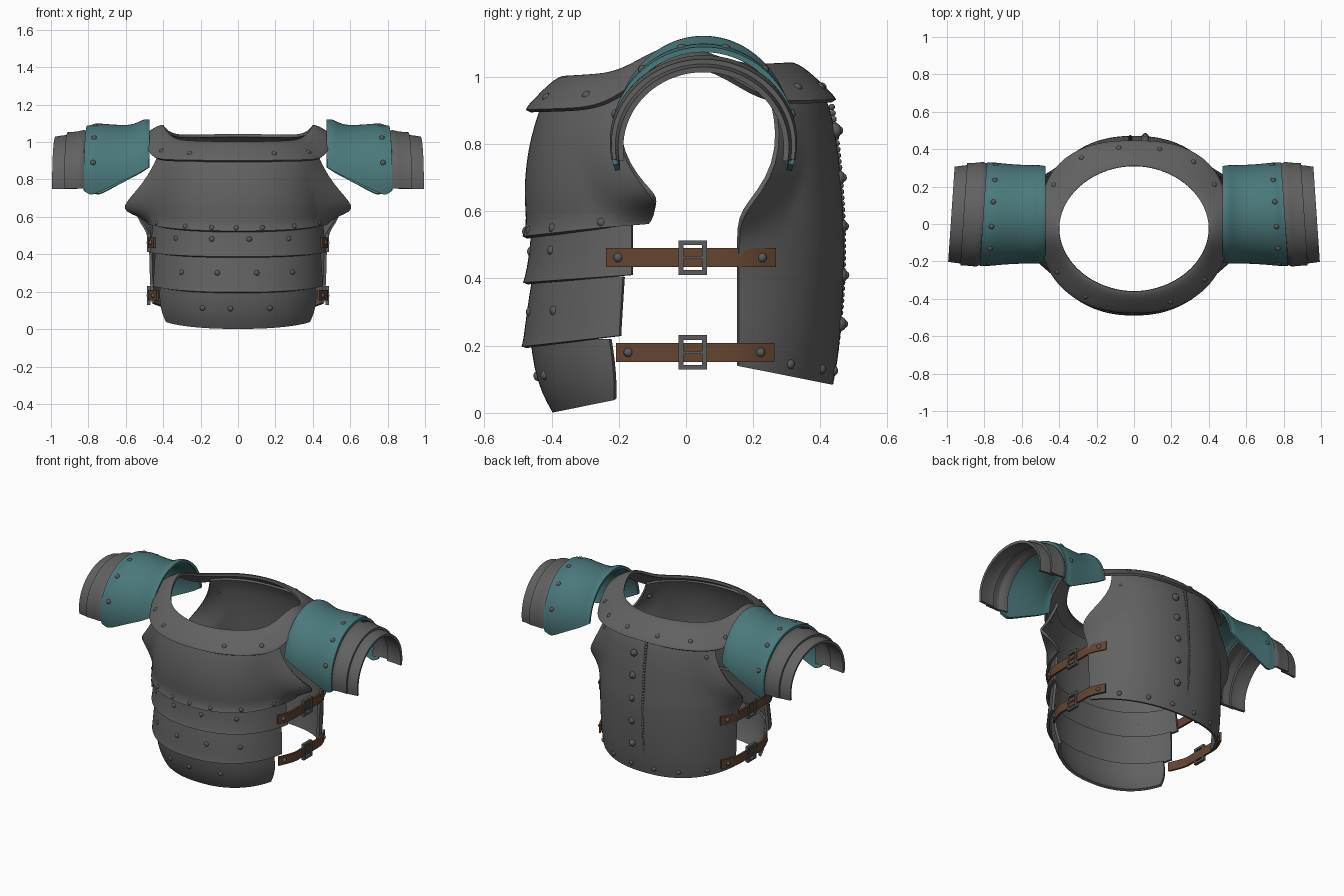
import bpy, bmesh, math
from mathutils import Vector, Matrix

cube = bpy.data.objects.get("Cube")
if cube:
    bpy.data.objects.remove(cube, do_unlink=True)

N = 2.25  # roundness of the torso section
made = []


def material(name, rgb):
    m = bpy.data.materials.new(name)
    m.use_nodes = True
    m.diffuse_color = (*rgb, 1)
    m.node_tree.nodes["Principled BSDF"].inputs["Base Color"].default_value = (*rgb, 1)
    return m


STEEL = material("grey steel", (0.12, 0.12, 0.12))
IRON = material("rivet iron", (0.1, 0.105, 0.105))
TEAL = material("teal enamel", (0.068, 0.19, 0.2))
LEATHER = material("brown leather", (0.125, 0.058, 0.03))


def add_object(name, bm, mat, mirror=False):
    me = bpy.data.meshes.new(name)
    bm.to_mesh(me)
    bm.free()
    me.materials.append(mat)
    ob = bpy.data.objects.new(name, me)
    bpy.context.collection.objects.link(ob)
    if mirror:
        ob.modifiers.new("mirror", "MIRROR").use_mirror_merge = False
    made.append(ob)
    return ob


def sheet(name, rows, mat, closed=False, mirror=False, thick=0.016, smooth=1):
    """Skin a grid of points, round it and give it thickness."""
    bm = bmesh.new()
    vs = [[bm.verts.new(p) for p in r] for r in rows]
    n = len(rows[0])
    for a, b in zip(vs, vs[1:]):
        for j in range(n if closed else n - 1):
            k = (j + 1) % n
            bm.faces.new((a[j], a[k], b[k], b[j]))
    bmesh.ops.recalc_face_normals(bm, faces=bm.faces[:])
    ob = add_object(name, bm, mat, mirror)
    if smooth:
        sub = ob.modifiers.new("round", "SUBSURF")
        sub.levels, sub.boundary_smooth = smooth, "PRESERVE_CORNERS"
    s = ob.modifiers.new("thickness", "SOLIDIFY")
    s.thickness, s.offset = thick, 0


def power(v, e):
    return math.copysign(abs(v) ** e, v)


def torso_plate(name, side, levels, cols=36):
    """Levels: z at centre, half width, depth, y of the side edge, rise, flare."""
    rows = []
    for z, rx, ry, edge, rise, flare in levels:
        tmax = math.acos((edge / ry) ** (N / 2))
        row = []
        for i in range(cols + 1):
            u = 2 * i / cols - 1
            x = rx * power(math.sin(u * tmax), 2 / N)
            y = ry * math.cos(u * tmax) ** (2 / N)
            f = max(0, (abs(u) - 0.72) / 0.28)
            x += math.copysign(flare * f ** 1.4, u)
            row.append(Vector((x, side * y, z + rise * (ry - y))))
        rows.append(row)
    sheet(name, rows, STEEL)


def stud(bm, p, normal, r):
    m = (Matrix.Translation(p) @ Vector(normal).to_track_quat("Z", "Y").to_matrix().to_4x4()
         @ Matrix.Diagonal((1, 1, 0.85, 1)))
    bmesh.ops.create_uvsphere(bm, u_segments=12, v_segments=8, radius=r, matrix=m)


def torso_rivets(name, side, xs, z, rx, ry, rise=0.0, r=0.015):
    bm = bmesh.new()
    for x in xs:
        y = ry * (1 - (abs(x) / rx) ** N) ** (1 / N)
        stud(bm, (x, side * y, z + rise * (ry - y)), (x / rx ** 2, side * y / ry ** 2, 0), r)
    add_object(name, bm, IRON)


# Breastplate with flared arm openings
torso_plate("breastplate", -1, [
    (.522, .485, .480, .11, .12, 0), (.535, .483, .474, .10, .12, .01),
    (.565, .480, .468, .09, .12, .06), (.60, .482, .470, .09, .09, .12),
    (.64, .485, .472, .11, .06, .13), (.70, .485, .472, .15, .02, .10),
    (.78, .482, .462, .19, 0, .05), (.85, .475, .445, .20, 0, .02),
    (.91, .465, .425, .195, 0, 0), (.95, .455, .405, .19, 0, 0)])
# Belly lames
torso_plate("upper_belly_lame", -1, [
    (.385, .482, .478, .16, .08, 0), (.40, .482, .472, .16, .08, 0),
    (.47, .475, .458, .16, .06, 0), (.56, .468, .452, .16, .03, 0)])
torso_plate("middle_belly_lame", -1, [
    (.195, .475, .482, .195, .12, 0), (.215, .475, .476, .195, .11, 0),
    (.31, .470, .465, .19, .06, 0), (.40, .465, .45, .185, .02, 0)])
torso_plate("lower_belly_lame", -1, [
    (.005, .430, .39, .21, .2, 0), (.06, .445, .422, .21, .14, 0),
    (.14, .455, .446, .215, .07, 0), (.22, .455, .455, .225, 0, 0)])
# Backplate
torso_plate("backplate", 1, [
    (.085, .475, .43, .155, .2, 0), (.16, .48, .445, .155, .12, 0),
    (.30, .485, .458, .155, 0, 0), (.48, .485, .465, .155, 0, 0),
    (.55, .485, .463, .155, 0, .03), (.60, .485, .46, .17, 0, .08),
    (.66, .48, .455, .22, 0, .09), (.74, .48, .45, .265, 0, .06),
    (.84, .475, .435, .275, 0, .02), (.91, .465, .42, .26, 0, 0),
    (.96, .455, .395, .25, 0, 0)])


# Collar ring rising sharply over the shoulders
def collar_point(s, h, t):
    """s runs from outer rim to neck hole, h is the share of the height."""
    n = (2.55 if math.cos(t) > 0 else N) * (1 - s) + 1.95 * s
    sx, cy = power(math.sin(t), 2 / n), power(math.cos(t), 2 / n)
    back = (cy + 1) / 2
    lo = .9 + .03 * back
    lo += (1.035 - lo) * abs(sx) ** 20
    hi = .995 + .04 * back
    hi += (1.085 - hi) * abs(sx) ** (14 - 6 * back)
    return Vector(((.5 - .1 * s) * sx, (.455 - .12 * s) * cy - .015 - .01 * s, lo + (hi - lo) * h))


sheet("collar", [[collar_point(s, h, math.pi * i / 40) for i in range(80)] for s, h in (
    (0, -.02), (.06, .12), (.3, .4), (.6, .76), (.88, .99), (1, 1))], STEEL, closed=True)

# Rivet rows on the torso
torso_rivets("breastplate_rivets", -1, [-.43, -.28, -.14, -.01, .13, .30, .43], .54, .485, .475, .12)
torso_rivets("arm_opening_rivets", -1, [-.425, .425], .85, .478, .447)
torso_rivets("upper_lame_rivets", -1, [-.33, -.14, .06, .27], .48, .475, .462, .05)
torso_rivets("middle_lame_rivets", -1, [-.30, -.11, .10, .29], .30, .471, .47, .05)
torso_rivets("lower_lame_rivets", -1, [-.19, -.04, .17], .11, .452, .442, .1)
torso_rivets("backplate_rivets", 1, [-.37, -.23, -.08, .08, .23, .37], .125, .482, .443, .15)
torso_rivets("back_shoulder_rivets", 1, [-.36, .36], .87, .473, .432)

# Rivets around the collar
bm = bmesh.new()
for deg in (-62, -32, -7, 13, 38, 62, 129, 158, 211, 238):
    p = collar_point(.25, .34, math.radians(deg))
    stud(bm, p + Vector((0, 0, .004)), (p.x, p.y, .4), .015)
add_object("collar_rivets", bm, IRON)

# Back closure: large studs beside a beaded seam
bm = bmesh.new()
for z in (.84, .70, .555, .41, .265):
    y = .463 - .12 * (z - .45) ** 2
    stud(bm, (.06, y, z), (0, 1, 0), .022)
    stud(bm, (.06, y + .013, z), (0, 1, 0), .012)
add_object("back_studs", bm, IRON)
bm = bmesh.new()
for i in range(46):
    z = .1 + i * .018
    y = .467 - (.25 if z < .48 else .18) * (z - .48) ** 2
    bmesh.ops.create_uvsphere(bm, u_segments=8, v_segments=6, radius=.0095,
                              matrix=Matrix.Translation((-.02, y, z)))
add_object("back_seam", bm, STEEL)


# Shoulder arches: stations of x, half depth, height of arc centre, rise, half angle
def arch_point(st, u):
    x, ry, zc, rz, half = st
    a = math.radians(half) * u
    y = ry * math.sin(a)
    return Vector((x - .07 * y * min(1, (x - .46) / .3), y + .052, zc + rz * math.cos(a)))


def arch(name, stations, mat):
    rows = [[arch_point(st, i / 14) for i in range(-14, 15)] for st in stations]
    sheet(name, rows, mat, mirror=True)


arch("shoulder_plates", [
    (.475, .25, .84, .272, 85), (.50, .255, .84, .278, 88), (.53, .255, .83, .268, 90),
    (.58, .256, .82, .262, 93), (.66, .26, .815, .27, 100), (.73, .266, .81, .282, 106),
    (.765, .27, .81, .282, 109), (.785, .268, .81, .272, 108), (.806, .27, .81, .272, 105)], TEAL)
arch("upper_arm_lames", [
    (.77, .256, .80, .25, 101), (.80, .258, .80, .25, 101), (.826, .276, .81, .25, 103),
    (.842, .268, .805, .245, 102), (.91, .267, .80, .245, 101)], STEEL)
arch("lower_arm_lames", [
    (.875, .255, .795, .235, 101), (.91, .257, .795, .238, 101),
    (.975, .247, .79, .232, 100)], STEEL)

bm = bmesh.new()
for u in (.127, .38, .67):
    for v in (-u, u):
        p = arch_point((.757, .272, .81, .284, 110), v)
        stud(bm, p, (0, p.y - .052, p.z - .81), .015)
add_object("shoulder_rivets", bm, IRON, mirror=True)


# Side straps, pulled taut between the plates, with buckles
def side_x(y, taper):
    rx = .482 + taper * min(0, y)
    return min(.475, rx * (1 - (abs(y) / .465) ** N) ** (1 / N) + .013)


def box(bm, centre, size):
    bmesh.ops.create_cube(bm, size=1, matrix=Matrix.Translation(centre) @ Matrix.Diagonal((*size, 1)))


for label, z, y0, y1, taper in (("upper", .462, -.235, .265, 0), ("lower", .18, -.205, .26, .15)):
    ys = [y0 + (y1 - y0) * i / 16 for i in range(17)]
    rows = [[Vector((side_x(y, taper), y, z + d)) for y in ys] for d in (-.028, .028)]
    sheet(label + "_straps", rows, LEATHER, mirror=True, thick=.012, smooth=0)
    bm = bmesh.new()
    for y in (y0 + .033, y1 - .038):
        stud(bm, (side_x(y, taper) + .005, y, z), (1, y, 0), .014)
    add_object(label + "_strap_rivets", bm, IRON, mirror=True)
    bm = bmesh.new()
    x = side_x(.02, taper) + .003
    for d in (-1, 1):
        box(bm, (x, .02 + d * .035, z), (.018, .014, .1))
        box(bm, (x, .02, z + d * .044), (.018, .084, .014))
    box(bm, (x + .005, .02, z), (.01, .07, .009))
    add_object(label + "_buckles", bm, IRON, mirror=True)

# Bake the modifiers and smooth everything except true edges
bpy.ops.object.select_all(action="DESELECT")
for ob in made:
    ob.select_set(True)
bpy.context.view_layer.objects.active = made[0]
bpy.ops.object.convert(target="MESH")
bpy.ops.object.shade_smooth_by_angle(angle=math.radians(40))
